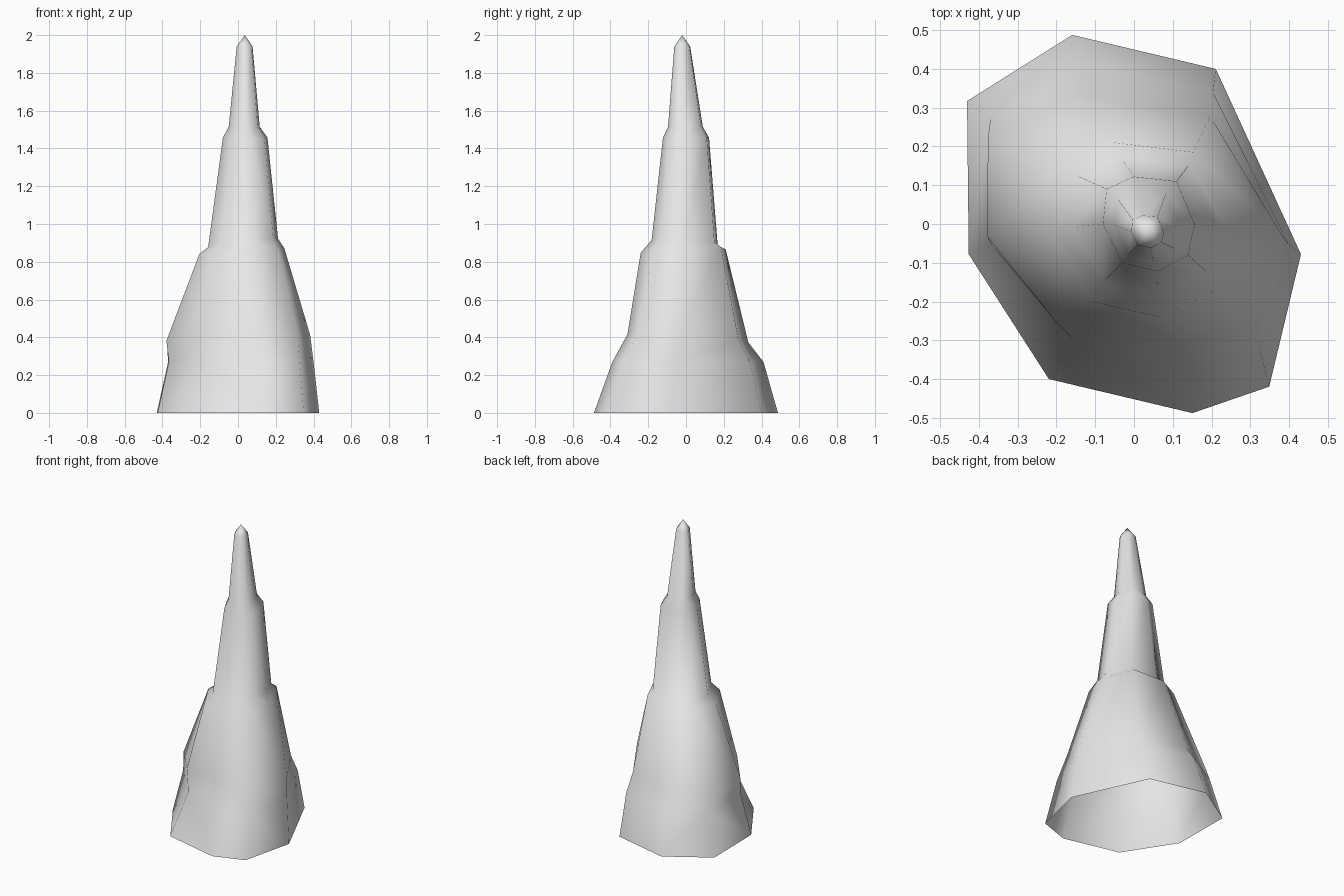
import bpy
import bmesh
from mathutils import Vector

cube = bpy.data.objects.get("Cube")
if cube:
    bpy.data.objects.remove(cube, do_unlink=True)

# Plain grey stone
stone = bpy.data.materials.new("grey_stone")
stone.use_nodes = True
grey = (0.8, 0.8, 0.8, 1.0)
stone.diffuse_color = grey
stone.node_tree.nodes["Principled BSDF"].inputs["Base Color"].default_value = grey

# Unit outlines of the irregular eight-sided section, wide foot and slim spire
foot_outline = [(1, -.16), (.49, .82), (-.37, 1), (-1, .65),
                (-.99, -.16), (-.51, -.82), (.35, -1), (.81, -.86)]
slim_outline = [(1, 0), (.61, .9), (-.32, 1), (-.92, .74),
                (-1, 0), (-.58, -.82), (.19, -1), (.86, -.66)]


def add_ring(bm, height, centre, radius, blend=1.0, tilt=(0, 0)):
    """One section: outlines blended, scaled, moved and slightly tilted."""
    ring = []
    for foot, slim in zip(foot_outline, slim_outline):
        point = Vector(foot).lerp(Vector(slim), blend)
        x, y = point.x * radius[0], point.y * radius[1]
        z = height + x * tilt[0] + y * tilt[1]
        ring.append(bm.verts.new((x + centre[0], y + centre[1], z)))
    return ring


bm = bmesh.new()

# Flared foot, bulging belly and stepped spire
base = add_ring(bm, 0, (0, 0), (.43, .487), blend=0)
waist = add_ring(bm, .27, (.015, .01), (.385, .4), blend=0)
belly = add_ring(bm, .395, (0, .01), (.382, .32), blend=.2, tilt=(.04, -.05))
shoulder = add_ring(bm, .857, (.02, -.015), (.225, .225), blend=.85, tilt=(.07, .06))
ledge = add_ring(bm, .9, (.027, -.007), (.185, .175), tilt=(.12, -.06))
upper_shoulder = add_ring(bm, 1.457, (.038, 0), (.118, .122))
upper_ledge = add_ring(bm, 1.515, (.033, -.003), (.082, .092))
neck = add_ring(bm, 1.94, (.035, -.02), (.042, .042))
tip = bm.verts.new((.036, -.02, 2))

# Dent under the belly
waist[5].co += Vector((.02, .025, 0))

# Skin the sections, leaving the underside open
rings = [base, waist, belly, shoulder, ledge, upper_shoulder, upper_ledge, neck]
count = len(base)
for low, high in zip(rings, rings[1:]):
    for i in range(count):
        j = (i + 1) % count
        bm.faces.new((low[i], low[j], high[j], high[i]))
for i in range(count):
    bm.faces.new((neck[i], neck[(i + 1) % count], tip))
bmesh.ops.triangulate(bm, faces=bm.faces[:])
for face in bm.faces:
    face.smooth = True

mesh = bpy.data.meshes.new("rock_spire")
bm.to_mesh(mesh)
bm.free()
mesh.materials.append(stone)
spire = bpy.data.objects.new("rock_spire", mesh)
bpy.context.collection.objects.link(spire)
